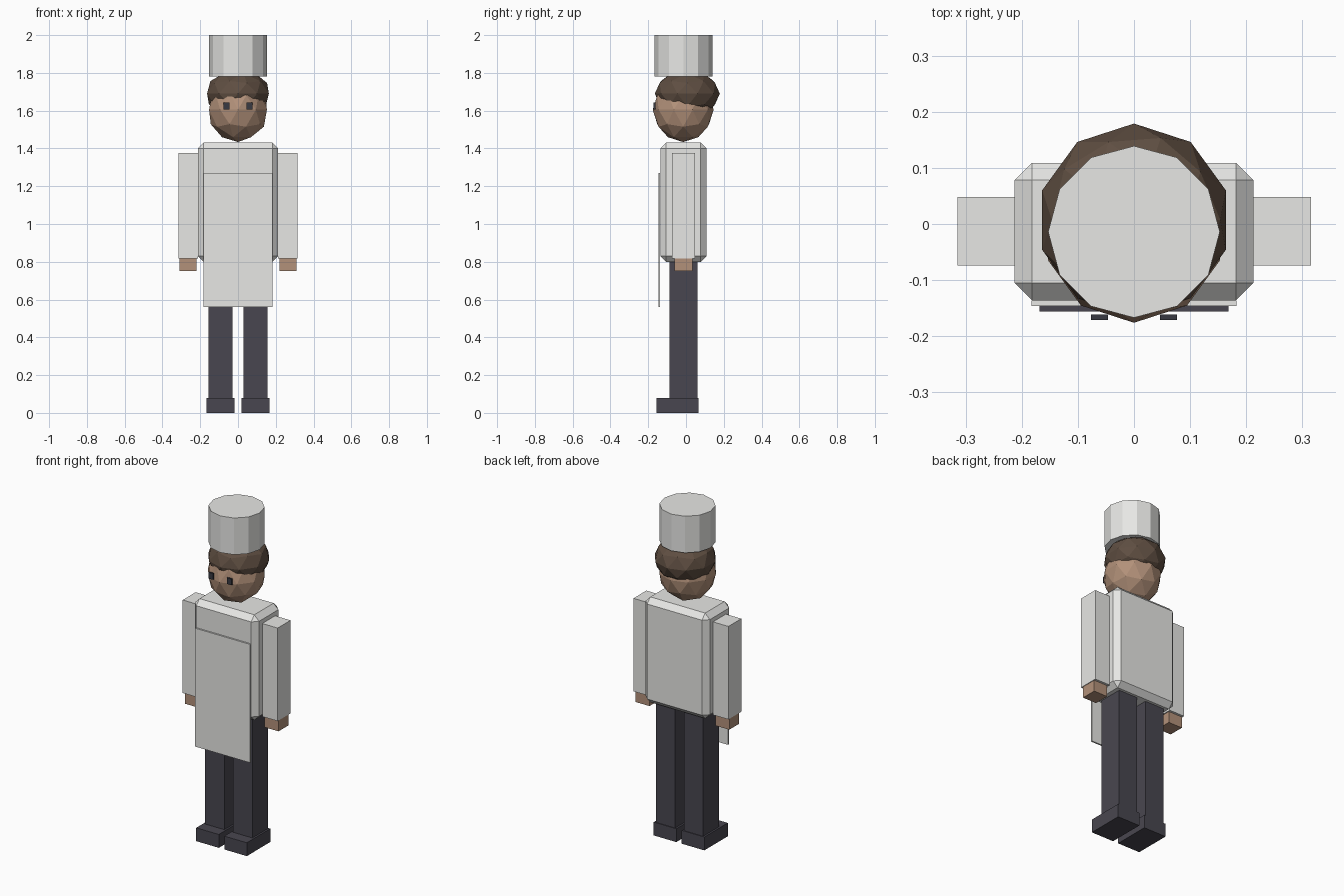
import bpy, bmesh
from mathutils import Matrix, Vector

if "Cube" in bpy.data.objects:
    bpy.data.objects.remove(bpy.data.objects["Cube"])


def material(name, rgb):
    m = bpy.data.materials.new(name)
    m.diffuse_color = (*rgb, 1.0)
    m.use_nodes = True
    m.node_tree.nodes["Principled BSDF"].inputs["Base Color"].default_value = m.diffuse_color
    return m


WHITE = material("white cloth", (0.82, 0.82, 0.80))
SKIN = material("skin brown", (0.45, 0.285, 0.195))
HAIR = material("dark brown hair", (0.115, 0.077, 0.054))
DARK = material("charcoal cloth", (0.066, 0.062, 0.080))
EYE = material("eye black", (0.04, 0.042, 0.055))


def finish(name, bm, mat):
    bmesh.ops.recalc_face_normals(bm, faces=bm.faces)
    me = bpy.data.meshes.new(name)
    bm.to_mesh(me)
    bm.free()
    me.materials.append(mat)
    ob = bpy.data.objects.new(name, me)
    bpy.context.collection.objects.link(ob)
    return ob


def box(name, lo, hi, mat, bevel=0.0):
    lo, hi = Vector(lo), Vector(hi)
    bm = bmesh.new()
    bmesh.ops.create_cube(bm, size=1.0, matrix=Matrix.LocRotScale((lo + hi) / 2, None, hi - lo))
    if bevel:
        bmesh.ops.bevel(bm, geom=bm.edges[:], offset=bevel, segments=1, affect='EDGES')
    return finish(name, bm, mat)


def pair(name, lo, hi, mat):
    # right-hand box plus its mirror image across x = 0
    box("left_" + name, lo, hi, mat)
    box("right_" + name, (-hi[0], lo[1], lo[2]), (-lo[0], hi[1], hi[2]), mat)


def ball(name, centre, radii, mat):
    bm = bmesh.new()
    bmesh.ops.create_icosphere(bm, subdivisions=2, radius=1.0,
                               matrix=Matrix.LocRotScale(Vector(centre), None, Vector(radii)))
    return finish(name, bm, mat)


# legs and shoes
pair("shoe", (0.018, -0.156, 0.0), (0.168, 0.066, 0.08), DARK)
pair("leg", (0.029, -0.088, 0.08), (0.157, 0.062, 0.82), DARK)

# bevelled jacket, apron plate, sleeves and hands
box("jacket", (-0.213, -0.136, 0.80), (0.213, 0.109, 1.432), WHITE, 0.031)
box("apron", (-0.183, -0.146, 0.56), (0.183, -0.1365, 1.27), WHITE)
pair("sleeve", (0.213, -0.074, 0.818), (0.315, 0.048, 1.376), WHITE)
pair("hand", (0.219, -0.06, 0.75), (0.311, 0.034, 0.82), SKIN)

# head, hair and eyes
ball("head", (0, -0.015, 1.605), (0.161, 0.161, 0.171), SKIN)
ball("hair", (0, 0.007, 1.69), (0.172, 0.172, 0.127), HAIR)
pair("eye", (0.046, -0.171, 1.606), (0.077, -0.1615, 1.643), EYE)

# twelve-sided tall hat
bm = bmesh.new()
bmesh.ops.create_cone(bm, cap_ends=True, segments=12, radius1=0.153, radius2=0.153, depth=0.22,
                      matrix=Matrix.Translation((0, -0.014, 1.89)))
finish("tall_hat", bm, WHITE)
